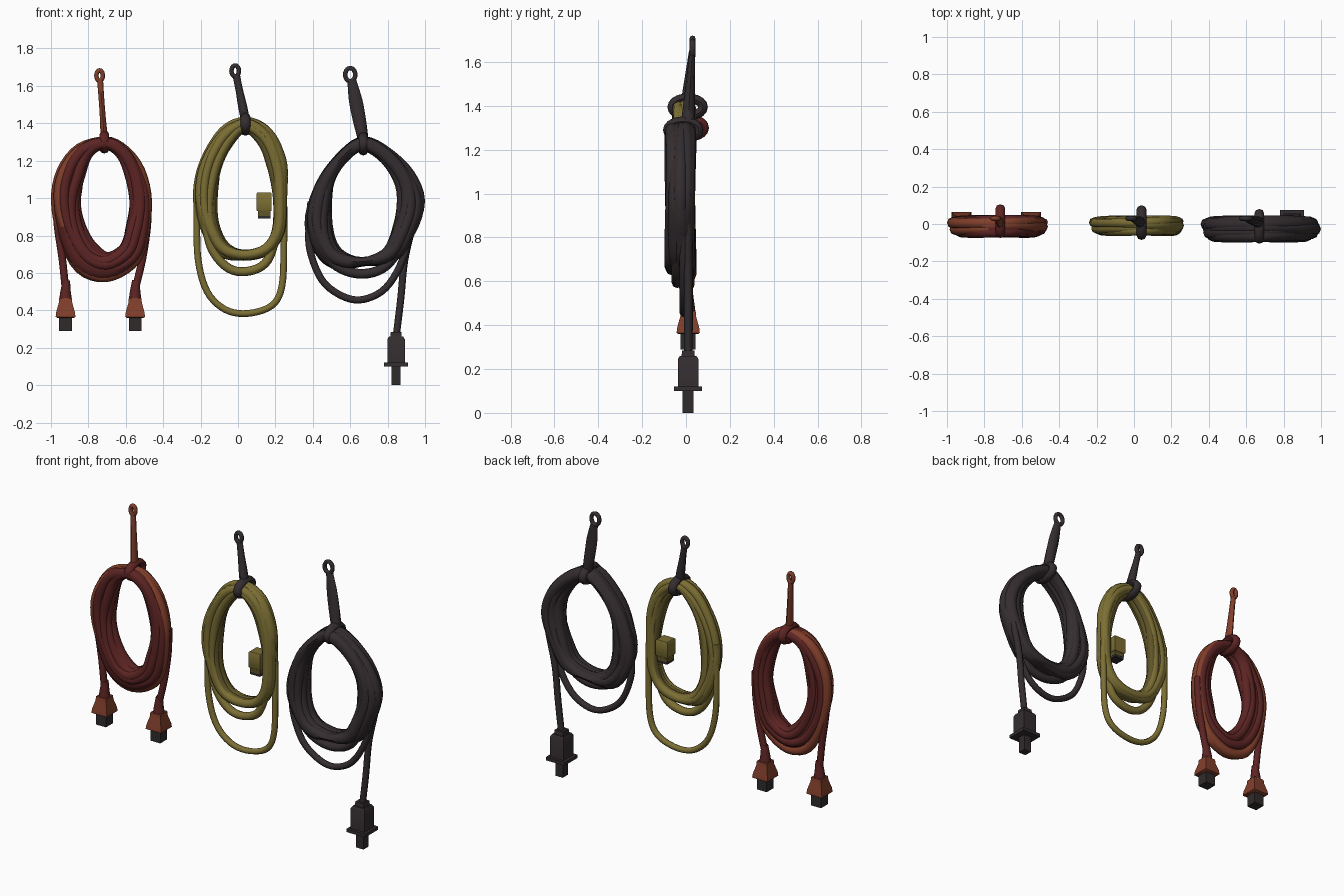
import bpy, bmesh, math
from mathutils import Vector

if "Cube" in bpy.data.objects:
    bpy.data.objects.remove(bpy.data.objects["Cube"])

X, Y = Vector((1, 0, 0)), Vector((0, 1, 0))


def material(name, *rgb):
    m = bpy.data.materials.new(name)
    m.diffuse_color = [((c / 255 + 0.055) / 1.055) ** 2.4 for c in rgb] + [1]
    m.use_nodes = True
    m.node_tree.nodes["Principled BSDF"].inputs["Base Color"].default_value = m.diffuse_color
    return m


RED = material("dark red rubber", 92, 36, 35)
ORANGE = material("rust orange rubber", 130, 63, 43)
YELLOW = material("mustard rubber", 124, 111, 52)
OLIVE = material("dark olive rubber", 94, 83, 40)
BLACK = material("black rubber", 52, 45, 47)
DARK = material("plug contact grey", 48, 43, 43)


def finish(name, bm, mat):
    bmesh.ops.recalc_face_normals(bm, faces=bm.faces)
    me = bpy.data.meshes.new(name)
    bm.to_mesh(me)
    bm.free()
    me.materials.append(mat)
    ob = bpy.data.objects.new(name, me)
    bpy.context.collection.objects.link(ob)
    return ob


def smooth(pts, n=4, closed=False):
    """Catmull-Rom through tuples of any length."""
    k, out = len(pts), []
    get = (lambda i: pts[i % k]) if closed else (lambda i: pts[max(0, min(k - 1, i))])
    for i in range(k if closed else k - 1):
        for j in range(n):
            t = j / n
            out.append(tuple(
                0.5 * (2 * b + (c - a) * t + (2 * a - 5 * b + 4 * c - d) * t * t
                       + (3 * b - a - 3 * c + d) * t ** 3)
                for a, b, c, d in zip(get(i - 1), get(i), get(i + 1), get(i + 2))))
    return out if closed else out + [pts[-1]]


def bridge(bm, rings, closed):
    k, s = len(rings), len(rings[0])
    for i in range(k if closed else k - 1):
        a, b = rings[i], rings[(i + 1) % k]
        for j in range(s):
            bm.faces.new((a[j], a[(j + 1) % s], b[(j + 1) % s], b[j]))
    if not closed:
        bm.faces.new(rings[0])
        bm.faces.new(rings[-1])


def tube(name, path, mat, closed=False, sides=8, ref=Y):
    """Sweep an ellipse along points (x, y, z, in-plane radius, radius along ref)."""
    bm, rings, k = bmesh.new(), [], len(path)
    P = [Vector(p[:3]) for p in path]
    for i, p in enumerate(path):
        a, b = (i - 1, (i + 1) % k) if closed else (max(i - 1, 0), min(i + 1, k - 1))
        T = (P[b] - P[a]).normalized()
        N = T.cross(ref).normalized()
        B = N.cross(T)
        rings.append([bm.verts.new(P[i] + N * p[3] * math.cos(q) + B * p[4] * math.sin(q))
                      for q in (2 * math.pi * j / sides for j in range(sides))])
    bridge(bm, rings, closed)
    return finish(name, bm, mat)


def cord(name, pts, r, y, mat):
    return tube(name, smooth([(x, y, z, r, r) for x, z in pts], 5), mat)


def block(name, x, y, profile, mat):
    """Square plug part from (z, half width) steps."""
    bm = bmesh.new()
    rings = [[bm.verts.new((x + sx * h, y + sy * h, z))
              for sx, sy in ((-1, -1), (1, -1), (1, 1), (-1, 1))] for z, h in profile]
    bridge(bm, rings, False)
    return finish(name, bm, mat)


# strands of a bundle: (across 0 outer..1 inner, depth 0 back..1 front, colour index)
# colours: 0 main, 1 outer, 2 inner, 3 main with outer colour on the upper left
STRANDS = [(0, .15, 1), (.35, 0, 0), (.7, .05, 0), (1, .25, 2), (.95, .65, 2),
           (.75, .95, 0), (.45, 1, 0), (.24, .75, 3), (.06, .45, 1)]


def coil(name, outer, inner, back, front, mats, r=0.03):
    o, i = smooth(outer, 4, True), smooth(inner, 4, True)
    n, depth, mid_x = len(o), back - front, outer[0][0]
    core = []
    for a, b in zip(o, i):
        w = math.dist(a, b)
        core.append(((a[0] + b[0]) / 2, (back + front) / 2, (a[1] + b[1]) / 2,
                     max(w / 2 - .014, .012), depth / 2 - .012))
    tube(name + "_coil_core", core, mats[0], True, 12)
    for s, (u0, v, c) in enumerate(STRANDS):
        path = []
        for k, (a, b) in enumerate(zip(o, i)):
            t = 2 * math.pi * k / n
            w = math.dist(a, b)
            rr = min(r, w * .4)
            u = min(1, max(0, u0 + .13 * math.sin(t * (1 + s % 2) + s * 1.9)))
            f = (rr + u * (w - 2 * rr)) / w
            y = back - r - v * (depth - 2 * r) + .004 * math.sin(2 * t + s)
            path.append((a[0] + (b[0] - a[0]) * f, y, a[1] + (b[1] - a[1]) * f, rr, r))
        ob = tube(f"{name}_coil_strand_{s}", path, mats[c % 3], True)
        if c == 3 and mats[1] != mats[0]:
            ob.data.materials.append(mats[1])
            for p in ob.data.polygons:
                p.material_index = int(p.center.x < mid_x - .06 and p.center.z > .85)


def hanger(name, knot, eye, widths, eye_size, y0, y1, mat, band_mat):
    """Band round the bundle, tapered strap and hanging eye."""
    (kx, kz), (ex, ez), (ew, eh) = knot, eye, eye_size
    ang = [2 * math.pi * k / 20 for k in range(20)]
    cy, ry = (y0 + y1) / 2, (y1 - y0) / 2 - .022
    tube(name + "_strap_band", [(kx, cy + ry * math.cos(t), kz + .04 * math.sin(t), .022, .026)
                                for t in ang], band_mat, True, ref=X)
    bz = ez - eh * .7
    top = (ex + (kx - ex) * .12, bz)
    pts = []
    for k, w in enumerate(widths):
        t = k / (len(widths) - 1)
        pts.append((kx + (top[0] - kx) * t, .008 + .02 * t,
                    kz + .02 + (top[1] - kz - .02) * t, w, .032 - .018 * t))
    tube(name + "_strap", smooth(pts), mat)
    tube(name + "_strap_eye", [(ex + (ew - .011) * math.cos(t), .03, ez + (eh - .011) * math.sin(t),
                                .012, .013) for t in ang], mat, True)


# --- red cable ---
coil("red",
     [(-.71, 1.33), (-.59, 1.28), (-.50, 1.16), (-.46, .98), (-.49, .75), (-.56, .62),
      (-.71, .55), (-.86, .60), (-.96, .78), (-1.0, .98), (-.97, 1.15), (-.87, 1.28)],
     [(-.71, 1.26), (-.64, 1.21), (-.60, 1.10), (-.58, .97), (-.60, .85), (-.62, .77),
      (-.70, .72), (-.77, .77), (-.82, .87), (-.84, .98), (-.82, 1.10), (-.78, 1.22)],
     .045, -.07, (RED, ORANGE, RED))
hanger("red", (-.715, 1.30), (-.74, 1.655), (.02, .016, .015, .016), (.028, .039),
       -.075, .105, ORANGE, RED)
for side, px, pts in (("left", -.922, [(-.975, 1.0), (-.965, .85), (-.94, .68), (-.924, .53)]),
                      ("right", -.55, [(-.48, 1.0), (-.485, .85), (-.51, .68), (-.545, .53)])):
    cord(f"red_{side}_tail", pts, .02, .01, RED)
    tube(f"red_{side}_strain_relief", [(px + .004, .01, .56, .02, .02), (px, .01, .50, .028, .028),
                                       (px, .01, .45, .035, .035)], RED)
    block(f"red_{side}_plug", px, .01, [(.465, .034), (.44, .036), (.39, .05), (.365, .053),
                                        (.36, .045)], ORANGE)
    block(f"red_{side}_plug_contact", px, .01, [(.37, .034), (.29, .034)], DARK)

# --- yellow cable ---
coil("yellow",
     [(.04, 1.435), (.17, 1.38), (.245, 1.22), (.26, 1.0), (.25, .82), (.17, .70),
      (.03, .665), (-.12, .70), (-.21, .86), (-.24, 1.03), (-.20, 1.21), (-.09, 1.38)],
     [(.04, 1.35), (.13, 1.26), (.18, 1.10), (.19, .97), (.18, .83), (.13, .75),
      (.03, .725), (-.05, .76), (-.10, .86), (-.11, .99), (-.09, 1.15), (-.04, 1.27)],
     .042, -.06, (YELLOW, YELLOW, OLIVE), .026)
cord("yellow_hanging_loop",
     [(-.215, 1.10), (-.22, .90), (-.213, .67), (-.165, .50), (-.07, .405), (.05, .383),
      (.18, .425), (.235, .53), (.245, .75), (.243, 1.0), (.21, 1.25)], .018, .015, YELLOW)
cord("yellow_lower_strand",
     [(-.18, .90), (-.14, .73), (-.05, .625), (.06, .61), (.16, .67), (.215, .85)],
     .024, -.015, YELLOW)
hanger("yellow", (.04, 1.395), (-.015, 1.68), (.024, .024, .02, .02), (.031, .04),
       -.085, .10, BLACK, BLACK)
block("yellow_plug", .14, 0, [(1.03, .036), (1.025, .04), (.935, .04), (.93, .036)], YELLOW)
block("yellow_plug_socket", .14, 0, [(.94, .034), (.905, .034)], OLIVE)
block("yellow_plug_contact", .14, 0, [(.91, .033), (.89, .033)], DARK)

# --- black cable ---
coil("black",
     [(.67, 1.33), (.81, 1.27), (.935, 1.15), (.995, 1.0), (.945, .83), (.865, .69),
      (.67, .635), (.49, .63), (.385, .75), (.36, .89), (.43, 1.10), (.55, 1.26)],
     [(.68, 1.25), (.78, 1.18), (.85, 1.05), (.85, .91), (.81, .78), (.75, .70),
      (.66, .685), (.57, .715), (.52, .79), (.50, .94), (.52, 1.10), (.60, 1.21)],
     .042, -.095, (BLACK, BLACK, BLACK), .033)
cord("black_hanging_loop",
     [(.39, .98), (.38, .86), (.385, .72), (.45, .56), (.56, .475), (.67, .458),
      (.79, .52), (.88, .67), (.935, .88), (.965, 1.02)], .019, -.01, BLACK)
cord("black_lower_strand",
     [(.42, .76), (.53, .635), (.67, .595), (.80, .645), (.90, .80)], .026, -.04, BLACK)
cord("black_tail", [(.965, 1.0), (.93, .84), (.89, .66), (.87, .46), (.847, .27)], .019, .01, BLACK)
hanger("black", (.67, 1.29), (.60, 1.66), (.028, .035, .036, .024), (.038, .046),
       -.105, .08, BLACK, BLACK)
block("black_plug_body", .845, .01, [(.285, .028), (.26, .03), (.26, .038), (.245, .047),
                                     (.12, .047), (.12, .064), (.10, .064)], BLACK)
block("black_plug_contact", .845, .01, [(.11, .025), (0, .025)], DARK)

# smooth rounded parts, keep hard edges
bpy.ops.object.select_all(action='SELECT')
bpy.context.view_layer.objects.active = bpy.context.scene.objects[0]
bpy.ops.object.shade_smooth_by_angle(angle=math.radians(50))
